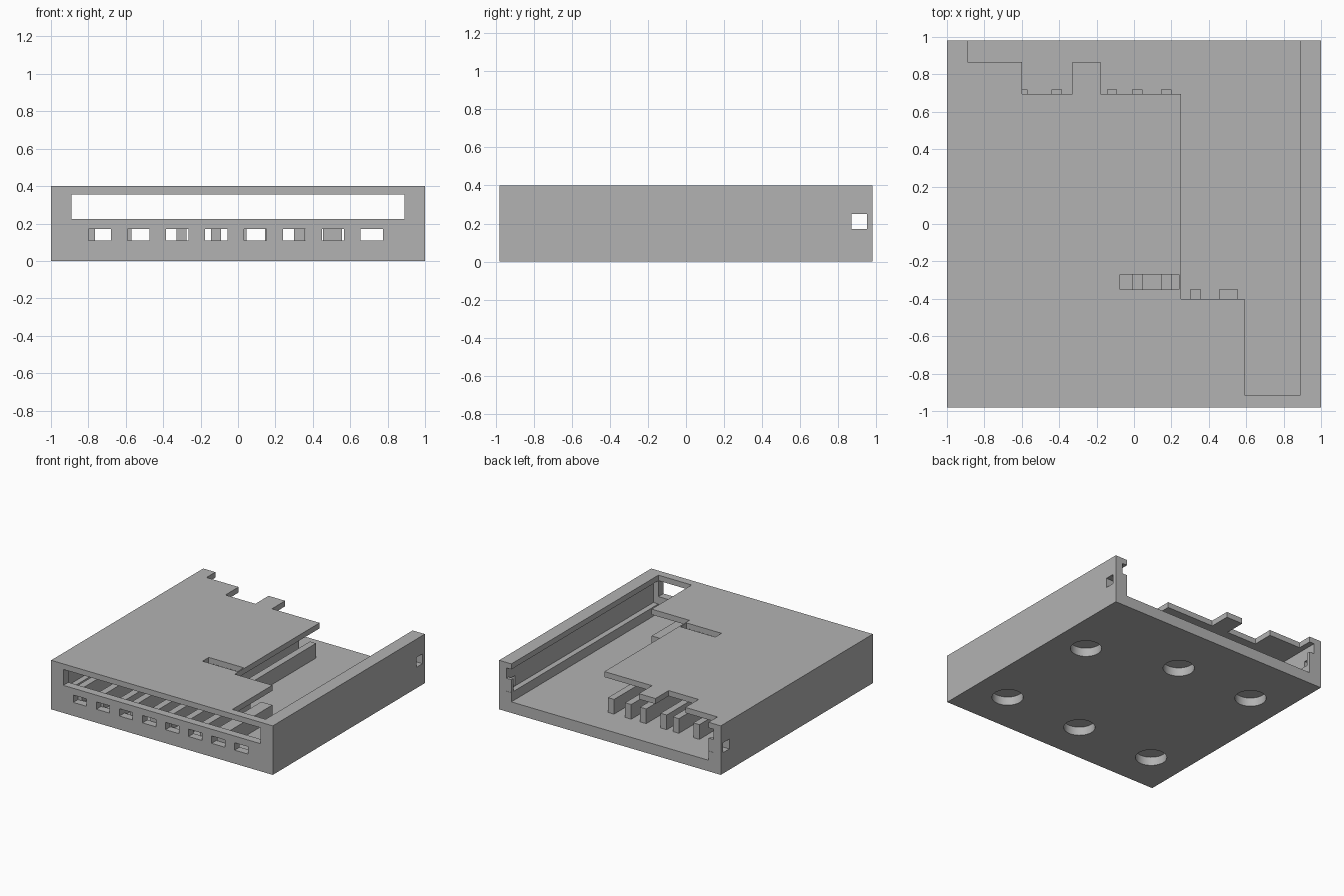
import bpy, bmesh
from mathutils import Matrix, Vector

if "Cube" in bpy.data.objects:
    bpy.data.objects.remove(bpy.data.objects["Cube"], do_unlink=True)

grey = bpy.data.materials.new("plain grey")
grey.use_nodes = True
grey.diffuse_color = (0.45, 0.45, 0.45, 1)
grey.node_tree.nodes["Principled BSDF"].inputs["Base Color"].default_value = grey.diffuse_color


def make(name, bm):
    bmesh.ops.recalc_face_normals(bm, faces=bm.faces)
    mesh = bpy.data.meshes.new(name)
    bm.to_mesh(mesh)
    bm.free()
    mesh.materials.append(grey)
    obj = bpy.data.objects.new(name, mesh)
    bpy.context.collection.objects.link(obj)
    return obj


def add_box(bm, x, y, z):
    lo, hi = Vector((x[0], y[0], z[0])), Vector((x[1], y[1], z[1]))
    mat = Matrix.Translation((lo + hi) / 2) @ Matrix.Diagonal((*(hi - lo), 1))
    bmesh.ops.create_cube(bm, size=1, matrix=mat)


def box(name, x, y, z):
    bm = bmesh.new()
    add_box(bm, x, y, z)
    return make(name, bm)


def prism(name, outline, z0, z1):
    bm = bmesh.new()
    face = bm.faces.new([bm.verts.new((x, y, z0)) for x, y in outline])
    top = bmesh.ops.extrude_face_region(bm, geom=[face])["geom"]
    bmesh.ops.translate(bm, verts=[v for v in top if isinstance(v, bmesh.types.BMVert)],
                        vec=(0, 0, z1 - z0))
    return make(name, bm)


def cut(target, cutter):
    cutter.hide_render = True
    mod = target.modifiers.new("cut", "BOOLEAN")
    mod.operation, mod.solver, mod.object = "DIFFERENCE", "EXACT", cutter
    graph = bpy.context.evaluated_depsgraph_get()
    mesh = bpy.data.meshes.new_from_object(target.evaluated_get(graph))
    target.modifiers.clear()
    target.data = mesh
    bpy.data.objects.remove(cutter, do_unlink=True)


FLOOR, ROOF, FRONT, WALL = 0.09, 0.355, -0.915, 0.89

# Case: a block hollowed from the open back, with a rail groove in both sides
case = box("case", (-1, 1), (-0.98, 0.98), (0, 0.4))
cut(case, box("cavity", (-WALL, WALL), (FRONT, 1.2), (FLOOR, ROOF)))
cut(case, box("rail_groove", (-0.935, 0.935), (FRONT, 1.2), (0.165, ROOF)))

# Stepped opening and slit in the lid
opening = [(WALL, 1.2), (WALL, FRONT), (0.59, FRONT), (0.59, -0.4), (0.25, -0.4),
           (0.25, 0.695), (-0.18, 0.695), (-0.18, 0.865), (-0.33, 0.865),
           (-0.33, 0.695), (-0.6, 0.695), (-0.6, 0.865), (-WALL, 0.865), (-WALL, 1.2)]
cut(case, prism("lid_opening", opening, 0.34, 0.5))
cut(case, box("lid_slit", (-0.075, 0.24), (-0.35, -0.27), (0.34, 0.5)))

# Long front slot and a row of small windows
cut(case, box("front_slot", (-WALL, WALL), (-1.1, -0.9), (0.225, ROOF)))
bm = bmesh.new()
for i in range(8):
    x = -0.74 + i * 0.208
    add_box(bm, (x - 0.06, x + 0.06), (-1.1, -0.9), (0.11, 0.17))
cut(case, make("front_windows", bm))

# Latch holes through both side walls
cut(case, box("latch_holes", (-1.2, 1.2), (0.87, 0.95), (0.17, 0.25)))

# Blind round sockets under the floor
bm = bmesh.new()
for x, y in [(0.72, 0.3), (0, 0.52), (-0.7, 0.52), (0.7, -0.635), (0, -0.635), (-0.7, -0.635)]:
    bmesh.ops.create_cone(bm, cap_ends=True, segments=48, radius1=0.117, radius2=0.117,
                          depth=0.14, matrix=Matrix.Translation((x, y, 0)))
cut(case, make("floor_sockets", bm))

# Ribs standing on the floor: seven long, two short
for x in (-0.82, -0.625, -0.44, -0.33, -0.145, -0.01, 0.145):
    box("long_rib", (x, x + 0.055), (FRONT - 0.005, 0.72), (FLOOR - 0.005, 0.21))
for x, width in ((0.3, 0.058), (0.455, 0.1)):
    box("short_rib", (x, x + width), (FRONT - 0.005, -0.35), (FLOOR - 0.005, 0.21))

# Retaining nubs at the back end of the rails
for side in (-1, 1):
    box("rail_nub", sorted((side * WALL, side * 0.94)), (0.95, 0.978), (0.16, 0.27))

# Flat socket floors, softly shaded round walls
bpy.ops.object.select_all(action="DESELECT")
case.select_set(True)
bpy.context.view_layer.objects.active = case
bpy.ops.object.shade_smooth_by_angle()
